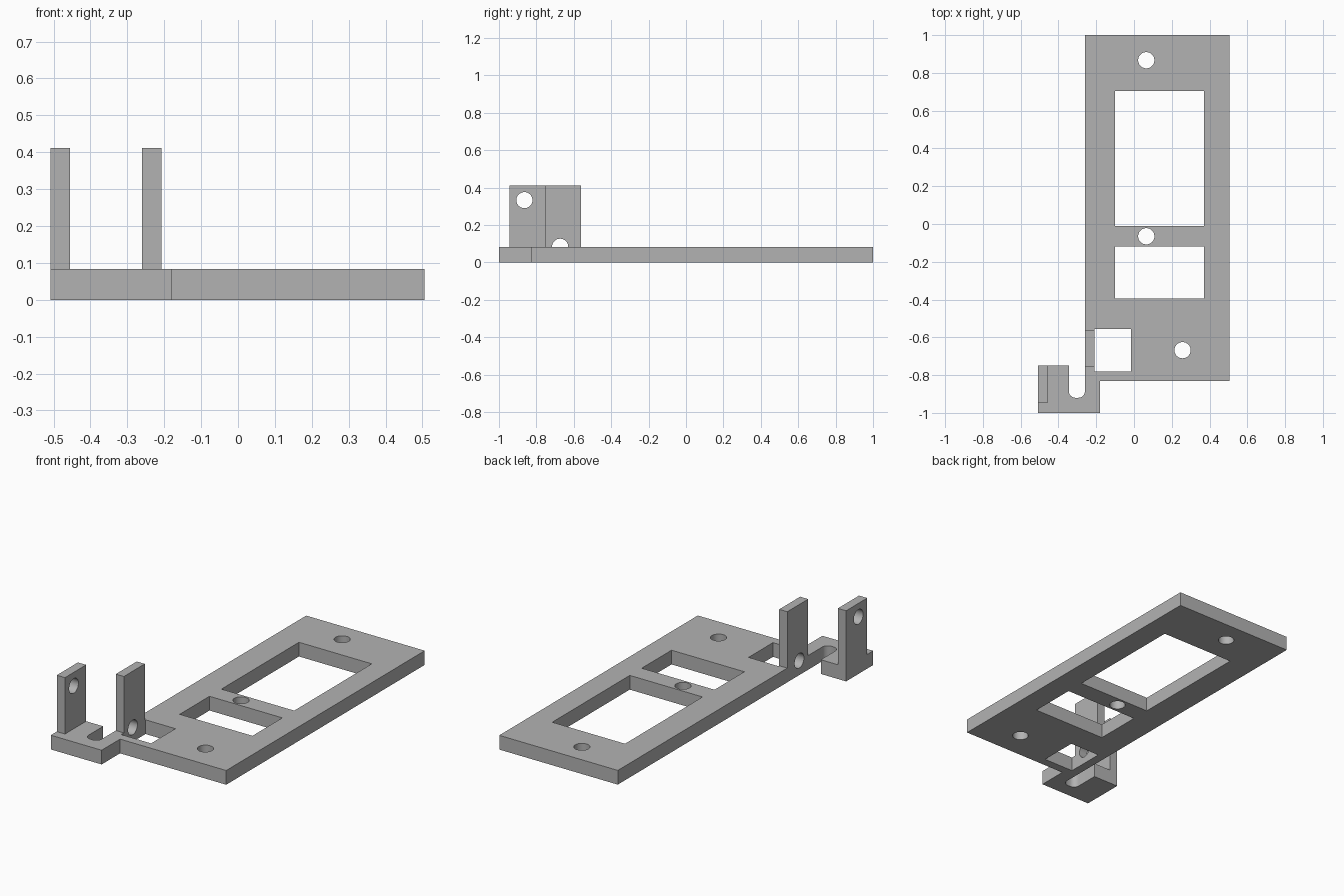
import bpy, bmesh, math
from mathutils import Matrix

if "Cube" in bpy.data.objects:
    bpy.data.objects.remove(bpy.data.objects["Cube"], do_unlink=True)

PLATE_TOP = 0.083
TAB_TOP = 0.412
HOLE_R = 0.043

grey = bpy.data.materials.new("plain_grey")
grey.use_nodes = True
colour = (0.45, 0.45, 0.45, 1)
grey.diffuse_color = colour
grey.node_tree.nodes["Principled BSDF"].inputs["Base Color"].default_value = colour


def finish(name, bm):
    bmesh.ops.recalc_face_normals(bm, faces=bm.faces)
    mesh = bpy.data.meshes.new(name)
    bm.to_mesh(mesh)
    bm.free()
    mesh.materials.append(grey)
    obj = bpy.data.objects.new(name, mesh)
    bpy.context.collection.objects.link(obj)
    return obj


def prism(name, points, z0, z1):
    """Extrude a flat outline from z0 up to z1."""
    bm = bmesh.new()
    face = bm.faces.new([bm.verts.new((x, y, z0)) for x, y in points])
    top = bmesh.ops.extrude_face_region(bm, geom=[face])["geom"]
    verts = [v for v in top if isinstance(v, bmesh.types.BMVert)]
    bmesh.ops.translate(bm, verts=verts, vec=(0, 0, z1 - z0))
    return finish(name, bm)


def box(name, x0, x1, y0, y1, z0, z1):
    return prism(name, [(x0, y0), (x1, y0), (x1, y1), (x0, y1)], z0, z1)


def drill(name, centre, axis="Z"):
    """Round cutter along the given axis."""
    bm = bmesh.new()
    turn = Matrix.Rotation(math.pi / 2, 4, "Y") if axis == "X" else Matrix()
    bmesh.ops.create_cone(bm, cap_ends=True, segments=40, radius1=HOLE_R,
                          radius2=HOLE_R, depth=0.24,
                          matrix=Matrix.Translation(centre) @ turn)
    return finish(name, bm)


def cut(target, cutters):
    for cutter in cutters:
        mod = target.modifiers.new("cut", "BOOLEAN")
        mod.operation = "DIFFERENCE"
        mod.solver = "EXACT"
        mod.object = cutter
        cutter.hide_render = True
        cutter.hide_set(True)
        bpy.context.view_layer.objects.active = target
        bpy.ops.object.modifier_apply(modifier=mod.name)


def arc(cx, cy, r, start, end, n=8):
    angles = [math.radians(start + (end - start) * i / n) for i in range(n + 1)]
    return [(cx + r * math.cos(a), cy + r * math.sin(a)) for a in angles]


# Base plate outline, with the foot and its rounded slot at the front right
outline = [(-0.26, 1), (0.505, 1), (0.505, -0.83), (-0.18, -0.83),
           (-0.18, -1), (-0.508, -1), (-0.508, -0.75), (-0.345, -0.75)]
outline += arc(-0.31, -0.885, 0.035, 180, 270)
outline += arc(-0.295, -0.885, 0.035, 270, 360)
plate = prism("base_plate", outline, 0, PLATE_TOP)

# Upright tabs
outer_tab = box("outer_tab", -0.508, -0.455, -0.945, -0.75, PLATE_TOP, TAB_TOP)
inner_tab = box("inner_tab", -0.26, -0.208, -0.755, -0.562, PLATE_TOP, TAB_TOP)

# Rectangular windows and screw holes in the plate
windows = [(-0.10, 0.37, -0.01, 0.705), (-0.10, 0.37, -0.395, -0.12),
           (-0.208, -0.015, -0.78, -0.555)]
holes = [(0.065, 0.867), (0.065, -0.065), (0.257, -0.668)]
cutters = [box("window_cutter", *w, -0.1, 0.2) for w in windows]
cutters += [drill("screw_hole_cutter", (x, y, 0.04)) for x, y in holes]

# Cross holes through the tabs; the lower one also notches the plate edge
low_hole = drill("low_pin_cutter", (-0.235, -0.673, 0.084), "X")
high_hole = drill("high_pin_cutter", (-0.48, -0.864, 0.333), "X")
cut(plate, cutters + [low_hole])
cut(inner_tab, [low_hole])
cut(outer_tab, [high_hole])

# Cutters are no longer needed
for helper in cutters + [low_hole, high_hole]:
    bpy.data.objects.remove(helper, do_unlink=True)

# Smooth hole walls, sharp edges
for part in (plate, inner_tab, outer_tab):
    bpy.ops.object.select_all(action="DESELECT")
    part.select_set(True)
    bpy.context.view_layer.objects.active = part
    bpy.ops.object.shade_smooth_by_angle(angle=math.radians(30))
